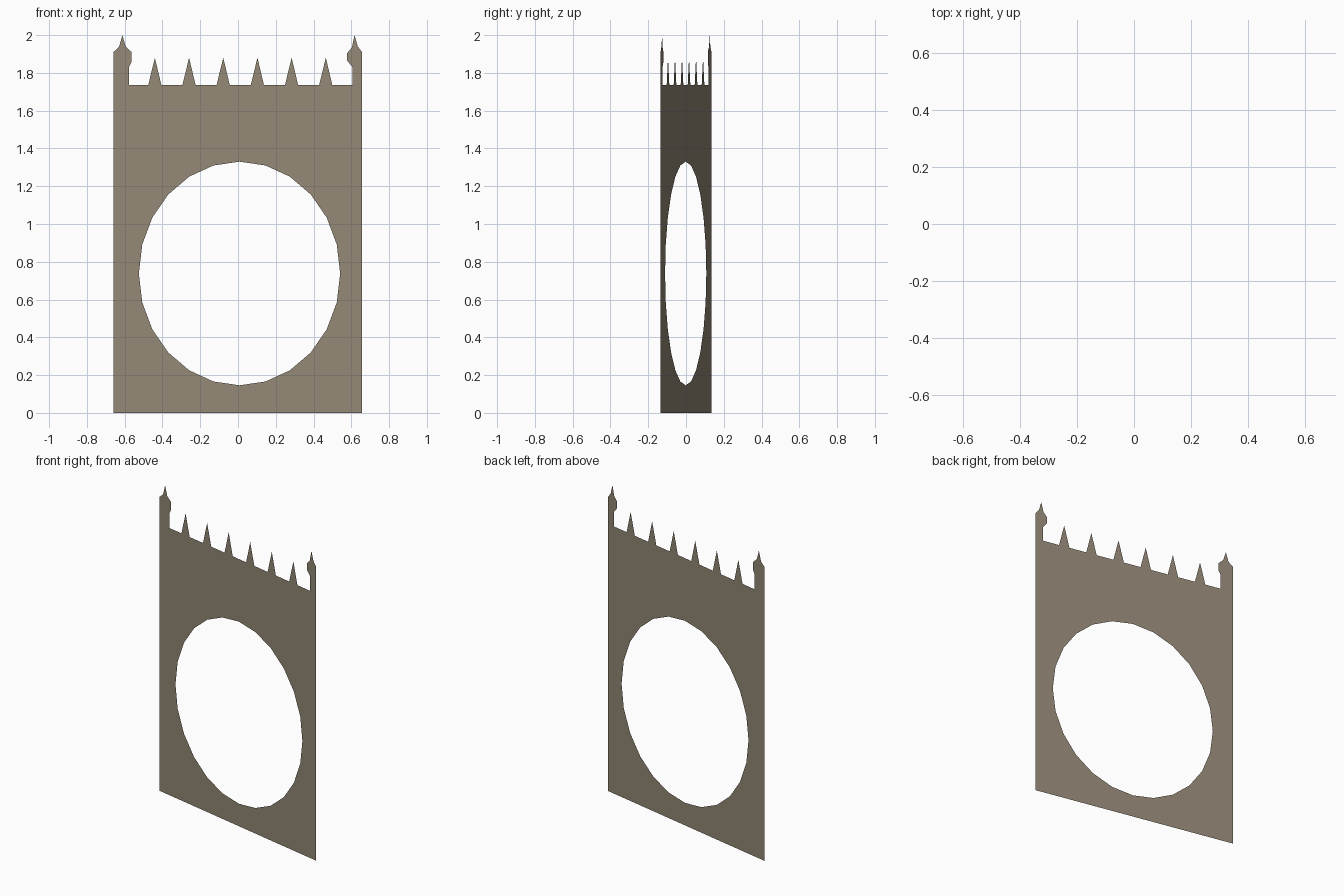
import bpy, bmesh, math
from mathutils import Vector

if "Cube" in bpy.data.objects:
    bpy.data.objects.remove(bpy.data.objects["Cube"])

SLOPE = -0.205  # the thin panel stands slightly turned about z

# stone colour
stone = bpy.data.materials.new("weathered_stone")
stone.diffuse_color = (0.29, 0.245, 0.18, 1)
stone.use_nodes = True
stone.node_tree.nodes["Principled BSDF"].inputs["Base Color"].default_value = stone.diffuse_color

# left pinnacle, right pinnacle (x, z), both listed left to right
left = [(-0.66, 0), (-0.66, 1.91), (-0.63, 1.937), (-0.612, 2.0), (-0.595, 1.94),
        (-0.563, 1.91), (-0.563, 1.86), (-0.577, 1.832), (-0.577, 1.737)]
right = [(0.605, 1.737), (0.605, 1.832), (0.578, 1.865), (0.578, 1.905), (0.603, 1.935),
         (0.617, 2.0), (0.634, 1.94), (0.657, 1.91), (0.657, 0)]

# row of spikes along the top edge
spikes = []
for i in range(6):
    c = -0.44 + i * 0.181
    spikes += [(c - 0.035, 1.737), (c, 1.88), (c + 0.034, 1.737)]

# round opening, 24 sides
hole = [(0.008 + 0.533 * math.cos(i * math.tau / 24), 0.738 + 0.592 * math.sin(i * math.tau / 24))
        for i in range(24)]

bm = bmesh.new()


def add_loop(points):
    vs = [bm.verts.new((x, 0, z)) for x, z in points]
    return [bm.edges.new((vs[i - 1], vs[i])) for i in range(len(vs))]


edges = add_loop(left + spikes + right) + add_loop(hole)
bmesh.ops.triangle_fill(bm, use_beauty=True, use_dissolve=False, edges=edges, normal=Vector((0, -1, 0)))

# turn the panel and face it to the front
for v in bm.verts:
    v.co.y = SLOPE * v.co.x
bm.normal_update()
for f in bm.faces:
    if f.normal.y > 0:
        f.normal_flip()

mesh = bpy.data.meshes.new("gate_panel")
bm.to_mesh(mesh)
bm.free()
mesh.materials.append(stone)
panel = bpy.data.objects.new("gate_panel", mesh)
bpy.context.collection.objects.link(panel)
